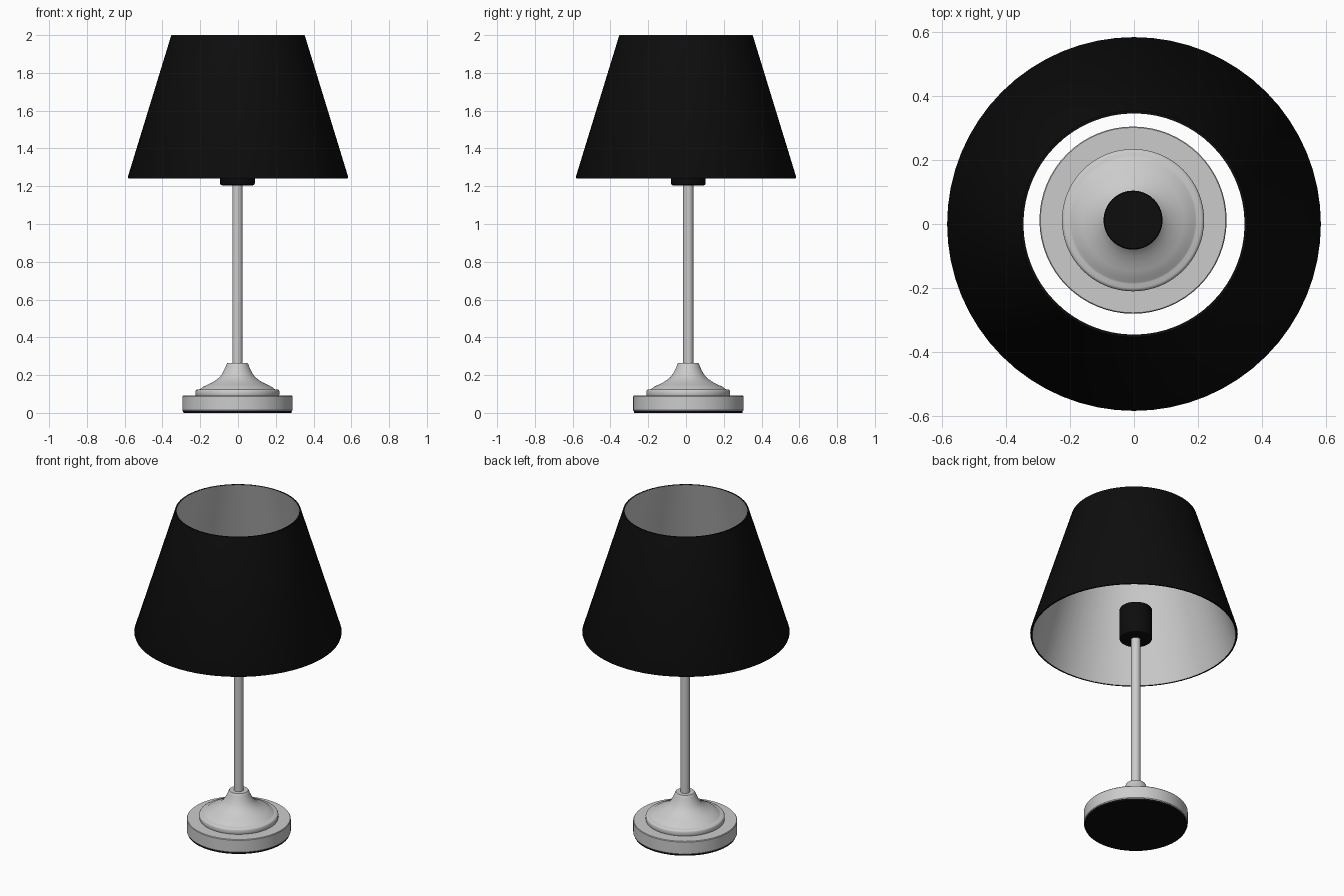
import bpy, bmesh
from math import radians, cos, sin, tau

if "Cube" in bpy.data.objects:
    bpy.data.objects.remove(bpy.data.objects["Cube"])


def material(name, rgb):
    m = bpy.data.materials.new(name)
    m.diffuse_color = (*rgb, 1)
    m.use_nodes = True
    m.node_tree.nodes["Principled BSDF"].inputs["Base Color"].default_value = m.diffuse_color
    return m


BLACK = material("black", (0.004, 0.004, 0.004))
STAND = (-0.003, 0.012)  # the stand sits slightly off the shade's axis


def lathe(name, profile, centre=(0, 0), mat=None, n=64):
    """Revolve (radius, z) points about z; list the outside from bottom to top."""
    bm = bmesh.new()
    rings = [[bm.verts.new((r * cos(tau * i / n), r * sin(tau * i / n), z))
              for i in range(n)] for r, z in profile]
    for a, b in zip(rings, rings[1:]):
        for i in range(n):
            j = (i + 1) % n
            bm.faces.new((a[i], a[j], b[j], b[i]))
    bmesh.ops.remove_doubles(bm, verts=bm.verts, dist=1e-5)
    mesh = bpy.data.meshes.new(name)
    bm.to_mesh(mesh)
    bm.free()
    ob = bpy.data.objects.new(name, mesh)
    ob.location = (*centre, 0)
    bpy.context.collection.objects.link(ob)
    if mat:
        mesh.materials.append(mat)
    bpy.context.view_layer.objects.active = ob
    ob.select_set(True)
    bpy.ops.object.shade_smooth_by_angle(angle=radians(35))
    ob.select_set(False)
    return ob


# Felt pad under the base
lathe("base_pad", [(0, 0), (0.286, 0), (0.288, 0.01), (0, 0.01)], STAND, BLACK)

# Stepped base with a bell-shaped foot
lathe("base", [
    (0, 0.01), (0.289, 0.01), (0.292, 0.014), (0.292, 0.087), (0.289, 0.091),
    (0.22, 0.091), (0.222, 0.096), (0.222, 0.115), (0.219, 0.121), (0.212, 0.125),
    (0.2, 0.125), (0.194, 0.128), (0.182, 0.138), (0.158, 0.149), (0.134, 0.161),
    (0.112, 0.175), (0.094, 0.19), (0.081, 0.207), (0.071, 0.226), (0.062, 0.245),
    (0.057, 0.259), (0.053, 0.265), (0, 0.265)], STAND)

# Pole
lathe("pole", [(0, 0.25), (0.027, 0.25), (0.027, 1.22), (0, 1.22)], STAND, n=32)

# Bulb socket
lathe("socket", [(0, 1.205), (0.082, 1.205), (0.089, 1.208), (0.092, 1.215),
                 (0.092, 1.395), (0.089, 1.4), (0, 1.4)], STAND, BLACK)

# Shade: dark outside with rims, light lining inside
lathe("shade", [(0.571, 1.24), (0.58, 1.24), (0.583, 1.25), (0.353, 2.0), (0.345, 2.0)],
      mat=BLACK)
lathe("shade_lining", [(0.345, 2.0), (0.571, 1.24)])
